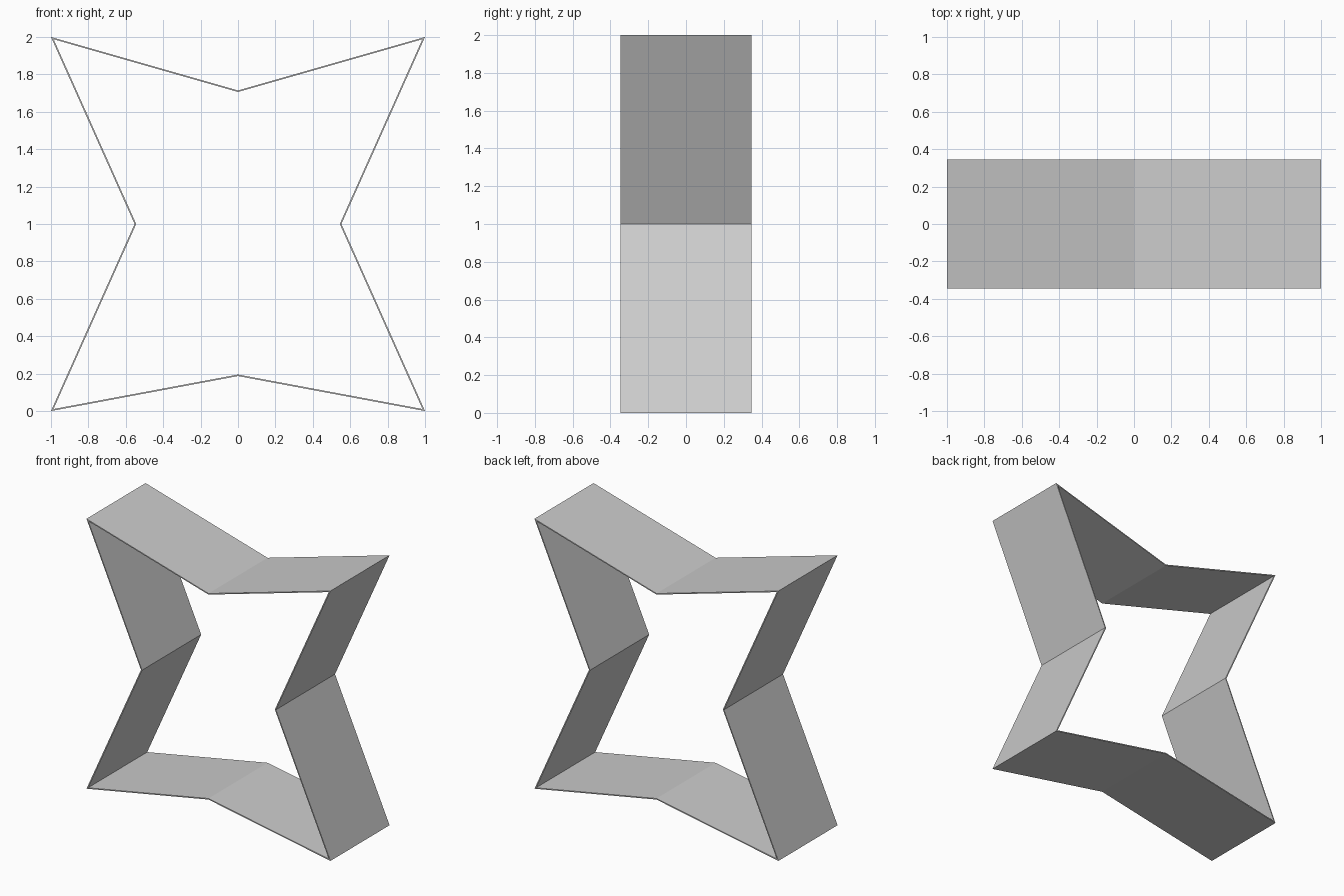
import bpy, bmesh

if "Cube" in bpy.data.objects:
    bpy.data.objects.remove(bpy.data.objects["Cube"])

HALF_DEPTH = 0.346
THICKNESS = 0.008

# Outer outline of the four-pointed band (x, z), clockwise from the front
outline = [(-1, 0), (-0.553, 1), (-1, 2), (0, 1.714),
           (1, 2), (0.553, 1), (1, 0), (0, 0.187)]

# Extrude the closed outline along y into a ring of flat panels
bm = bmesh.new()
front = [bm.verts.new((x, -HALF_DEPTH, z)) for x, z in outline]
back = [bm.verts.new((x, HALF_DEPTH, z)) for x, z in outline]
n = len(outline)
for i in range(n):
    j = (i + 1) % n
    bm.faces.new((front[i], back[i], back[j], front[j]))

# Make sure the panels face outward
bm.normal_update()
bm.faces.ensure_lookup_table()
if bm.faces[0].normal.x > 0:
    bmesh.ops.reverse_faces(bm, faces=bm.faces[:])

mesh = bpy.data.meshes.new("star_band")
bm.to_mesh(mesh)
bm.free()
band = bpy.data.objects.new("star_band", mesh)
bpy.context.collection.objects.link(band)

# Thin sheet thickness, grown inward
shell = band.modifiers.new("sheet_thickness", 'SOLIDIFY')
shell.thickness = THICKNESS
shell.offset = -1
shell.use_even_offset = True
